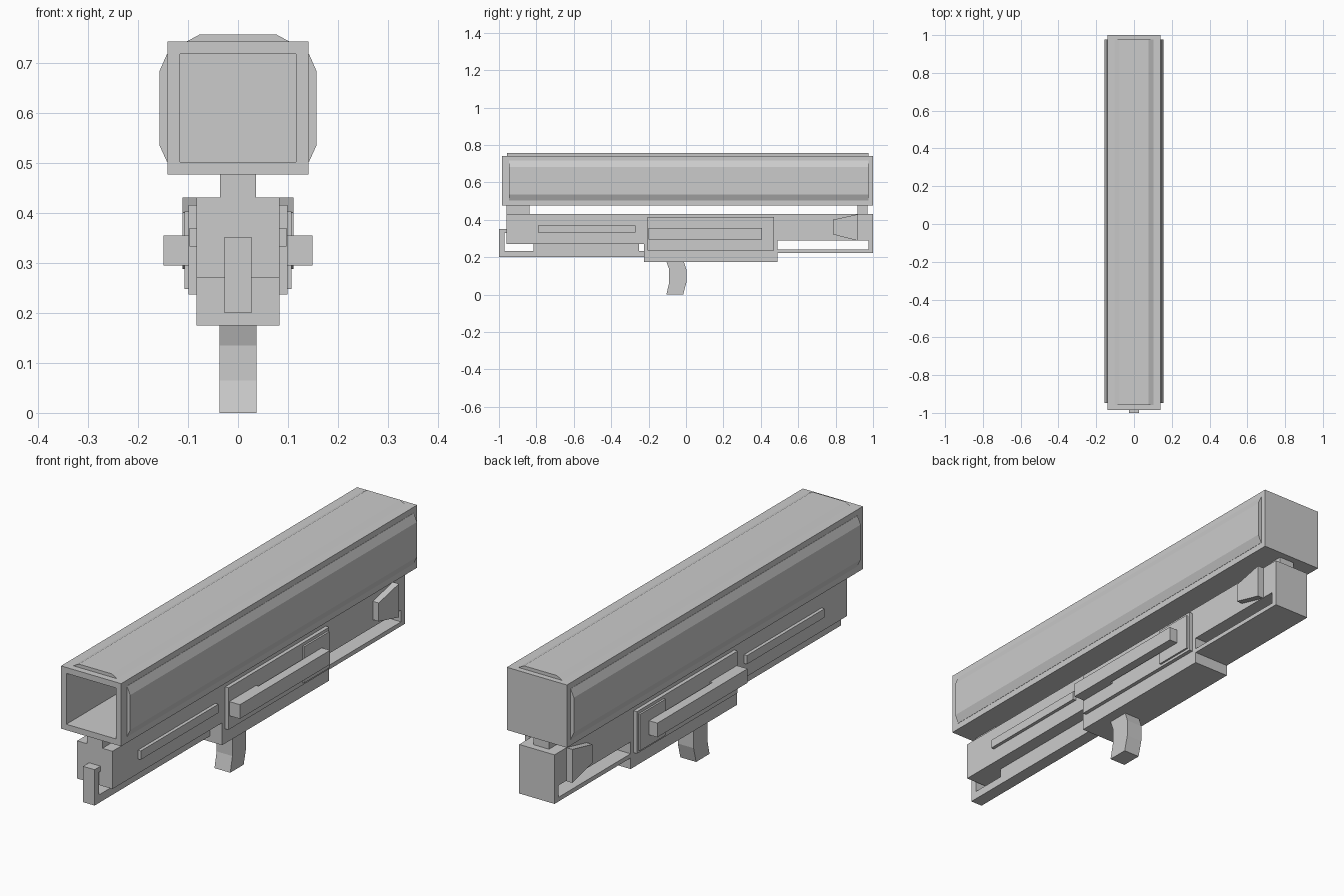
import bpy, bmesh
from mathutils import Vector

if "Cube" in bpy.data.objects:
    bpy.data.objects.remove(bpy.data.objects["Cube"])


def finish(name, bm):
    bmesh.ops.recalc_face_normals(bm, faces=bm.faces)
    mesh = bpy.data.meshes.new(name)
    bm.to_mesh(mesh)
    bm.free()
    ob = bpy.data.objects.new(name, mesh)
    bpy.context.collection.objects.link(ob)
    return ob


def mirror(ob):
    ob.modifiers.new("mirror", 'MIRROR').use_axis[0] = True
    return ob


def prism(name, points, axis, lo, hi):
    """Extrude a 2D outline along an axis: x uses (y,z), y uses (x,z), z uses (x,y)."""
    def place(a, b, t):
        return {'x': (t, a, b), 'y': (a, t, b), 'z': (a, b, t)}[axis]
    bm = bmesh.new()
    face = bm.faces.new([bm.verts.new(place(a, b, lo)) for a, b in points])
    geom = bmesh.ops.extrude_face_region(bm, geom=[face])["geom"]
    moved = [g for g in geom if isinstance(g, bmesh.types.BMVert)]
    bmesh.ops.translate(bm, verts=moved, vec=Vector(place(0, 0, hi - lo)))
    if not face.is_valid or len(bm.faces) < len(points) + 2:
        bm.faces.new([v for v in bm.verts if v not in moved])
    return finish(name, bm)


def box(name, x0, x1, y0, y1, z0, z1):
    return prism(name, [(x0, z0), (x1, z0), (x1, z1), (x0, z1)], 'y', y0, y1)


# Upper tube: square, open at the front, closed at the back
tube_bm = bmesh.new()
bmesh.ops.create_cube(tube_bm, size=1)
bmesh.ops.scale(tube_bm, verts=tube_bm.verts, vec=(0.282, 1.985, 0.266))
bmesh.ops.translate(tube_bm, verts=tube_bm.verts, vec=(0, 0.0075, 0.609))
tube_bm.faces.ensure_lookup_table()
front = min(tube_bm.faces, key=lambda f: f.calc_center_median().y)
bmesh.ops.inset_region(tube_bm, faces=[front], thickness=0.025, use_even_offset=True)
inner = bmesh.ops.extrude_discrete_faces(tube_bm, faces=[front])["faces"][0]
bmesh.ops.translate(tube_bm, verts=inner.verts, vec=(0, 1.95, 0))
finish("tube", tube_bm)

# Raised bevelled panels on the tube
mirror(prism("tube_side_panel",
             [(0.139, 0.502), (0.142, 0.502), (0.157, 0.535),
              (0.157, 0.683), (0.142, 0.717), (0.139, 0.717)], 'y', -0.947, 0.976))
prism("tube_top_panel",
      [(-0.103, 0.74), (0.103, 0.74), (0.103, 0.742), (0.077, 0.756),
       (-0.077, 0.756), (-0.103, 0.742)], 'y', -0.957, 0.976)

# Posts joining the tube to the body
box("front_post", -0.036, 0.036, -0.96, -0.837, 0.42, 0.48)
box("rear_post", -0.036, 0.036, 0.917, 0.97, 0.42, 0.48)

# Main body with lower housing
prism("body",
      [(-0.96, 0.27), (-0.225, 0.27), (-0.225, 0.175), (0.49, 0.175), (0.49, 0.29),
       (0.975, 0.29), (1.0, 0.29), (1.0, 0.43), (-0.96, 0.43)], 'x', -0.083, 0.083)

# Rear slotted frame under the body
prism("rear_lower_frame",
      [(0.485, 0.222), (1.0, 0.222), (1.0, 0.29), (0.975, 0.29),
       (0.975, 0.24), (0.485, 0.24)], 'x', -0.083, 0.083)

# Narrow front rail with an upturned hook
prism("front_rail",
      [(-1.0, 0.2), (-0.22, 0.2), (-0.22, 0.234), (-0.25, 0.234), (-0.25, 0.272),
       (-0.815, 0.272), (-0.815, 0.234), (-0.97, 0.234), (-0.97, 0.33),
       (-0.955, 0.33), (-0.955, 0.352), (-1.0, 0.352)], 'x', -0.027, 0.027)

# Curved trigger grip
prism("grip",
      [(-0.105, 0.177), (-0.012, 0.177), (0.002, 0.135), (0.002, 0.065),
       (-0.015, 0.0), (-0.105, 0.0), (-0.09, 0.065), (-0.09, 0.135)], 'x', -0.037, 0.037)

# Side details, mirrored left and right
mirror(box("side_strip", 0.08, 0.097, -0.79, -0.27, 0.333, 0.37))
mirror(box("side_plate", 0.08, 0.099, -0.205, 0.47, 0.237, 0.415))
mirror(box("rear_pad", 0.095, 0.107, 0.29, 0.46, 0.248, 0.402))
mirror(prism("side_wedge",
             [(0.785, 0.322), (0.92, 0.288), (0.92, 0.43), (0.785, 0.4)], 'x', 0.08, 0.111))

# Handle: fixed at its front, free bar running backwards
mirror(prism("side_handle",
             [(0.09, -0.2), (0.149, -0.2), (0.149, 0.405), (0.11, 0.405),
              (0.11, -0.02), (0.09, -0.02)], 'z', 0.295, 0.355))
